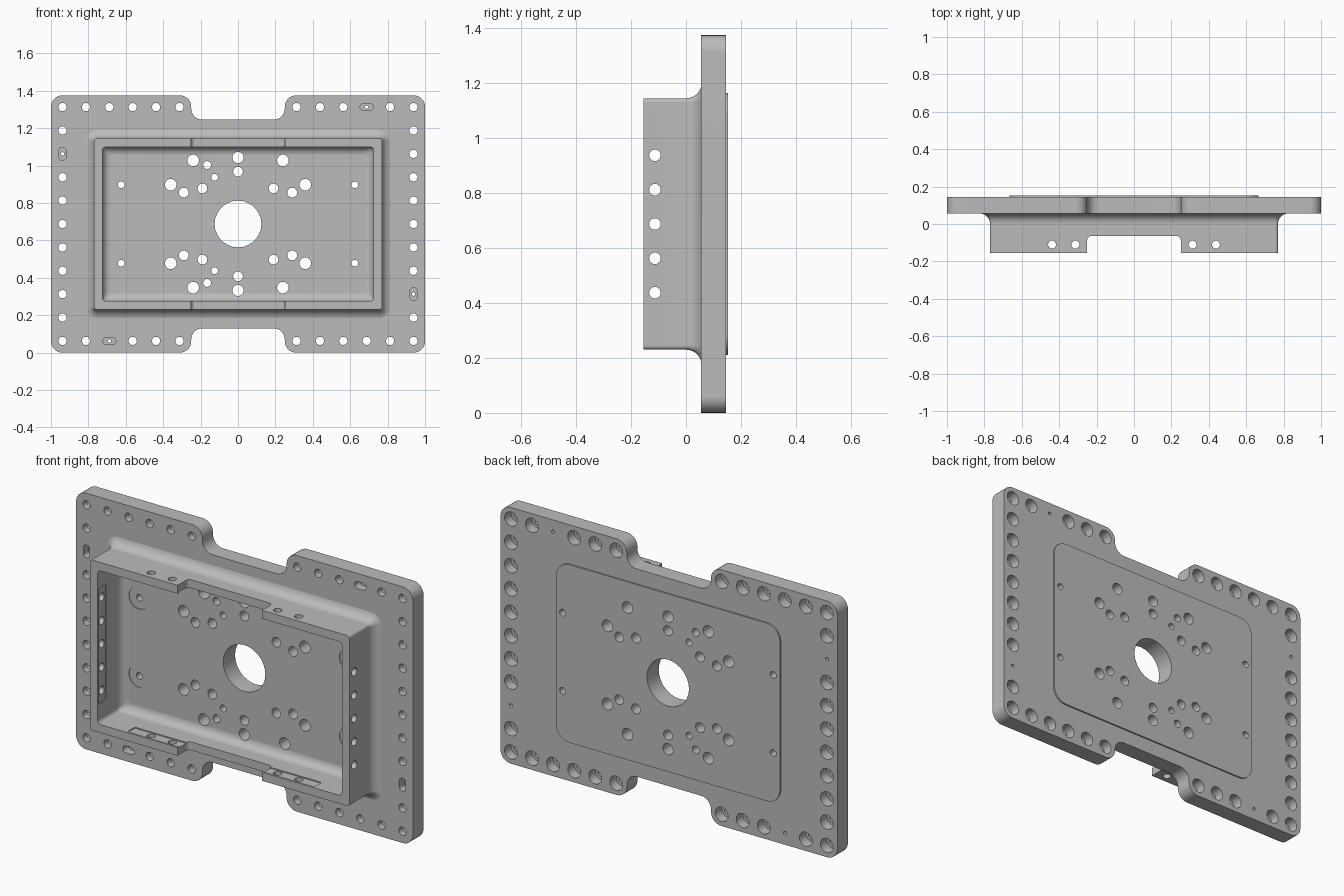
import bpy, bmesh, math
from mathutils import Vector

cube = bpy.data.objects.get("Cube")
if cube:
    bpy.data.objects.remove(cube, do_unlink=True)

grey = bpy.data.materials.new("light grey metal")
grey.use_nodes = True
grey.diffuse_color = (0.5, 0.5, 0.5, 1)
grey.node_tree.nodes["Principled BSDF"].inputs["Base Color"].default_value = (0.5, 0.5, 0.5, 1)

MID = 0.6875                      # height of the centre
FRONT, FACE, BACK = -0.155, 0.055, 0.145
AXES = {"x": lambda u, v, w: (w, u, v),
        "y": lambda u, v, w: (u, w, v),
        "z": lambda u, v, w: (u, v, w)}


def rounded(corners, r, n=7):
    """Round every right-angled corner of an outline."""
    pts = [Vector(c) for c in corners]
    out = []
    for i, p in enumerate(pts):
        a = (pts[i - 1] - p).normalized()
        b = (pts[(i + 1) % len(pts)] - p).normalized()
        for k in range(n + 1):
            t = math.pi / 2 * k / n
            out.append(p + r * (a + b) - r * (math.cos(t) * b + math.sin(t) * a))
    return out


def rect(u, v, hu, hv, r):
    return rounded([(u - hu, v - hv), (u + hu, v - hv), (u + hu, v + hv), (u - hu, v + hv)], r)


def loft(bm, rings, axis="y"):
    """Skin a closed solid through (outline, depth) rings."""
    loops = [[bm.verts.new(AXES[axis](p.x, p.y, w)) for p in pts] for pts, w in rings]
    for lo, hi in zip(loops, loops[1:]):
        for i in range(len(lo)):
            bm.faces.new((lo[i - 1], lo[i], hi[i], hi[i - 1]))
    bm.faces.new(loops[0])
    bm.faces.new(loops[-1])


def drill(bm, u, v, steps, axis="y"):
    """Stepped round cutter from (radius, depth) pairs."""
    loft(bm, [(rect(u, v, r, r, r), w) for r, w in steps], axis)


def finish(bm, name):
    bmesh.ops.remove_doubles(bm, verts=bm.verts, dist=1e-5)
    bmesh.ops.recalc_face_normals(bm, faces=bm.faces)
    mesh = bpy.data.meshes.new(name)
    bm.to_mesh(mesh)
    bm.free()
    mesh.materials.append(grey)
    ob = bpy.data.objects.new(name, mesh)
    bpy.context.collection.objects.link(ob)
    return ob


def combine(target, tool, operation):
    mod = target.modifiers.new(tool.name, "BOOLEAN")
    mod.operation, mod.solver, mod.object = operation, "EXACT", tool
    bpy.context.view_layer.objects.active = target
    bpy.ops.object.modifier_apply(modifier=mod.name)
    bpy.data.objects.remove(tool, do_unlink=True)


# Mounting plate with a notch in the top and bottom edges
bm = bmesh.new()
half = [(-1, 0), (-0.25, 0), (-0.25, 0.13), (0.25, 0.13), (0.25, 0), (1, 0)]
outline = rounded(half + [(-x, 2 * MID - z) for x, z in half], 0.06)
loft(bm, [(outline, FACE), (outline, BACK)])
body = finish(bm, "mounting_housing")

# Raised pad on the back
bm = bmesh.new()
pad = rect(0, MID, 0.665, 0.4775, 0.08)
loft(bm, [(pad, 0.12), (pad, 0.153)])
combine(body, finish(bm, "back_pad"), "UNION")

# Box walls flaring into the plate
bm = bmesh.new()
rings = [(rect(0, MID, 0.77, 0.4575, 0.015), FRONT)]
for k in range(9):
    t = math.pi / 2 * k / 8
    grow = 0.055 * (1 - math.cos(t))
    rings.append((rect(0, MID, 0.77 + grow, 0.4575 + grow, 0.015 + grow), 0.001 + 0.055 * math.sin(t)))
rings.append((rings[-1][0], 0.1))
loft(bm, rings)
combine(body, finish(bm, "box_walls"), "UNION")

# Pocket with a filleted floor
bm = bmesh.new()
rings = [(rect(0, MID, 0.725, 0.4125, 0.02), -0.25)]
for k in range(8):
    t = math.pi / 2 * k / 7
    inset = 0.045 * (1 - math.cos(t))
    rings.append((rect(0, MID, 0.725 - inset, 0.4125 - inset, 0.02), 0.008 + 0.045 * math.sin(t)))
loft(bm, rings)
combine(body, finish(bm, "pocket_cutter"), "DIFFERENCE")

# Wide notch through the front of the top and bottom walls
bm = bmesh.new()
slot = rect(0, -0.165, 0.25, 0.1, 0.02)
loft(bm, [(slot, 0.1), (slot, 1.3)], "z")
combine(body, finish(bm, "wall_notch_cutter"), "DIFFERENCE")

# Shallow recesses inside the walls
bm = bmesh.new()
for s in (-1, 1):
    side = rect(-0.113, MID, 0.03, 0.31, 0.01)
    loft(bm, [(side, s * 0.70), (side, s * 0.73)], "x")
    for e in (-1, 1):
        flat = rect(e * 0.395, -0.113, 0.16, 0.03, 0.01)
        loft(bm, [(flat, MID + s * 0.39), (flat, MID + s * 0.418)], "z")
combine(body, finish(bm, "recess_cutter"), "DIFFERENCE")

# Cross holes in the walls
bm = bmesh.new()
for s in (-1, 1):
    for i in range(-2, 3):
        drill(bm, -0.113, MID + i * 0.125, [(0.021, s * 0.69), (0.021, s * 0.82)], "x")
    for x in (-0.438, -0.313, 0.313, 0.438):
        drill(bm, x, -0.11, [(0.021, MID + s * 0.38), (0.021, MID + s * 0.5)], "z")
combine(body, finish(bm, "wall_hole_cutter"), "DIFFERENCE")

# Spot faces around the four small floor holes
bm = bmesh.new()
for x in (-0.625, 0.625):
    for s in (-1, 1):
        drill(bm, x, MID + s * 0.21, [(0.06, 0), (0.06, 0.056)])
combine(body, finish(bm, "spot_face_cutter"), "DIFFERENCE")

# Rim holes: counterbored from the back, with four dowel slots
bm = bmesh.new()
rim = [(s * (0.313 + i * 0.125), MID + e * 0.625) for s in (-1, 1) for e in (-1, 1) for i in range(6)]
rim += [(s * 0.938, MID + i * 0.125) for s in (-1, 1) for i in range(-4, 5)]
for x, z in rim:
    i, j = round(x / 0.125 * 2) / 2, round((z - MID) / 0.125)
    if (i, j) in ((5.5, 5), (-5.5, -5), (-7.5, 3), (7.5, -3)):
        hu, hv = (0.035, 0.019) if abs(j) == 5 else (0.019, 0.035)
        race = rect(x, z, hu, hv, 0.019)
        pin = rect(x, z, 0.009, 0.009, 0.009)
        loft(bm, [(race, 0), (race, 0.1), (pin, 0.1), (pin, 0.2)])
    else:
        drill(bm, x, z, [(0.022, 0), (0.022, 0.09), (0.038, 0.09), (0.038, 0.2)])

# Floor holes: centre bore and the mirrored bolt pattern
drill(bm, 0, MID, [(0.125, 0), (0.125, 0.2)])
for s in (-1, 1):
    pattern = [(0, 0.355, 0.03), (0, 0.28, 0.026), (-0.165, 0.315, 0.021), (-0.125, 0.25, 0.018)]
    for m in (-1, 1):
        pattern += [(m * 0.24, 0.34, 0.031), (m * 0.36, 0.21, 0.031), (m * 0.29, 0.168, 0.026),
                    (m * 0.19, 0.19, 0.026), (m * 0.625, 0.21, 0.018)]
    for x, dz, r in pattern:
        drill(bm, x, MID + s * dz, [(r, 0), (r, 0.2)])
combine(body, finish(bm, "hole_cutter"), "DIFFERENCE")

# Smooth rounds, crisp edges
bpy.ops.object.select_all(action="DESELECT")
body.select_set(True)
bpy.context.view_layer.objects.active = body
bpy.ops.object.shade_smooth_by_angle(angle=math.radians(30))
body.modifiers.new("even_shading", "WEIGHTED_NORMAL").keep_sharp = True
